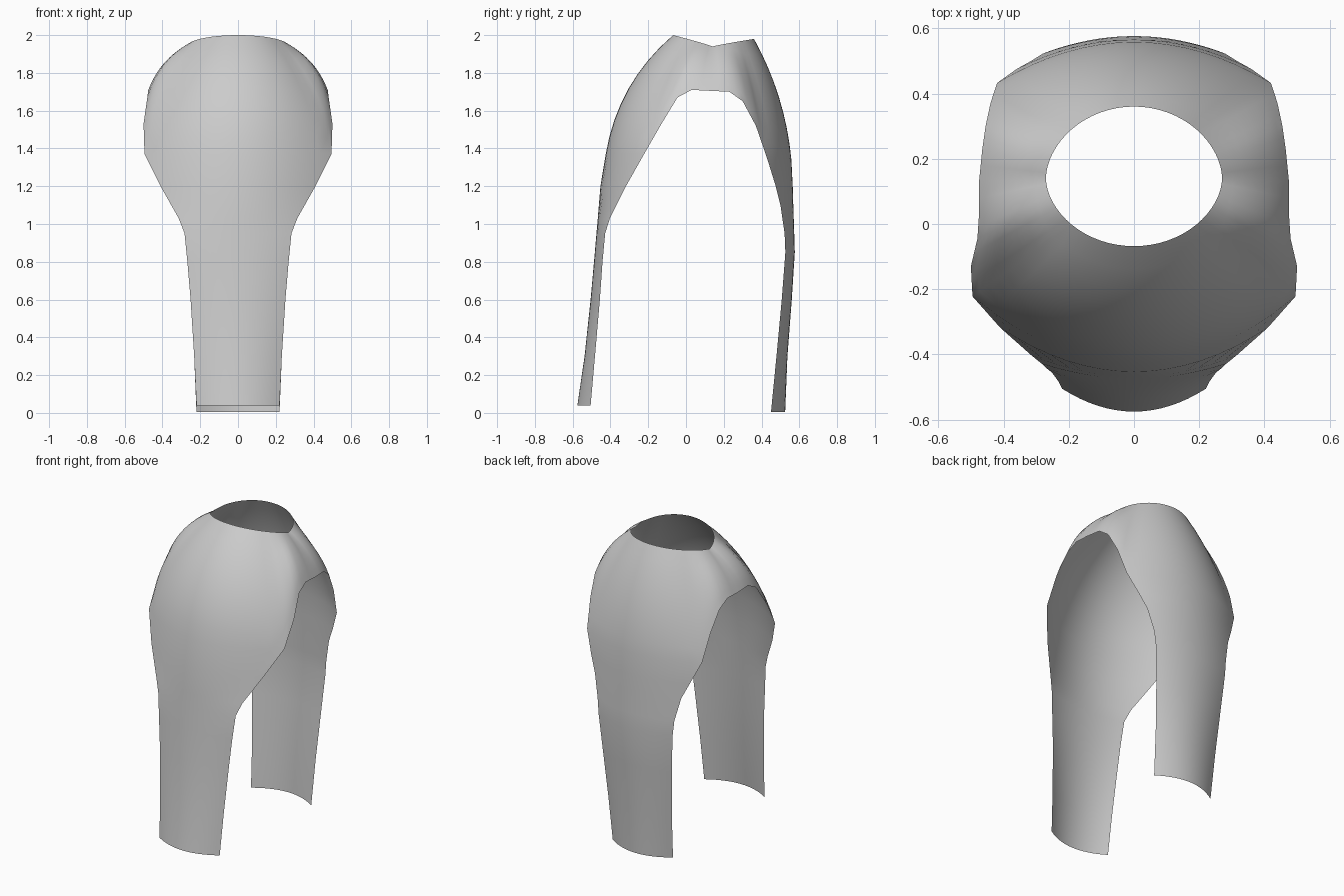
import bpy, bmesh
from math import sin, cos, pi
from mathutils import Vector

if "Cube" in bpy.data.objects:
    bpy.data.objects.remove(bpy.data.objects["Cube"])

N, M, R = 8, 8, 8     # columns per half panel, columns along arm hole, yoke rings

# Panel rows from hem to chest: z, centre y, edge x, edge y
FRONT = [(0.04, -0.575, 0.22, -0.505), (0.3, -0.537, 0.232, -0.482),
         (0.6, -0.505, 0.251, -0.456), (0.8, -0.487, 0.268, -0.442),
         (0.95, -0.474, 0.283, -0.428), (1.03, -0.467, 0.314, -0.403),
         (1.2, -0.453, 0.41, -0.318), (1.37, -0.425, 0.495, -0.222)]
BACK = [(0.005, 0.525, 0.22, 0.45), (0.3, 0.537, 0.232, 0.479),
        (0.6, 0.56, 0.251, 0.507), (0.85, 0.576, 0.27, 0.526),
        (0.95, 0.573, 0.28, 0.522), (1.1, 0.568, 0.315, 0.5),
        (1.2, 0.565, 0.36, 0.475), (1.34, 0.558, 0.42, 0.432)]
# Arm hole edge from chest to shoulder
FRONT_ARM = [(0.495, -0.222, 1.37), (0.5, -0.13, 1.53), (0.48, -0.045, 1.67),
             (0.475, 0.03, 1.71), (0.475, 0.13, 1.705)]
BACK_ARM = [(0.42, 0.432, 1.34), (0.44, 0.37, 1.52), (0.455, 0.3, 1.65),
            (0.465, 0.23, 1.70), (0.475, 0.13, 1.705)]


def along(points, t):
    """Point on a polyline, t in 0..1 over its segments."""
    f = t * (len(points) - 1)
    i = min(int(f), len(points) - 2)
    return Vector(points[i]).lerp(Vector(points[i + 1]), f - i)


def build_half(bm, rows, arm, neck_y, neck_z, bulge, flip):
    def skin(grid):
        for a, b in zip(grid, grid[1:]):
            for i in range(len(a) - 1):
                quad = [a[i], a[i + 1], b[i + 1], b[i]]
                bm.faces.new(quad[::-1] if flip else quad)

    # Hanging panel
    panel = []
    for z, yc, xe, ye in rows:
        panel.append([bm.verts.new((xe * i / N, yc + (ye - yc) * (i / N) ** 2, z))
                      for i in range(N + 1)])
    skin(panel)

    # Yoke: rings running from chest and arm hole up to the neck
    outer = panel[-1] + [bm.verts.new(along(arm, j / M)) for j in range(1, M + 1)]
    yoke = [outer] + [[] for _ in range(R)]
    for i, v in enumerate(outer):
        s = i / (N + M)
        c = cos(s * pi / 2)
        neck = Vector((0.27 * sin(s * pi / 2), 0.14 + (neck_y - 0.14) * c ** 1.1,
                       1.94 + (neck_z - 1.94) * c))
        chord = neck - v.co
        side = chord.cross(Vector((0, 0, 1)))
        out = side.cross(chord).normalized()
        b = bulge + (0.02 - bulge) * s * s
        for k in range(1, R + 1):
            t = k / R
            yoke[k].append(bm.verts.new(v.co + chord * t + out * (4 * t * (1 - t) * b)))
    skin(yoke)


# Open tabard cloth, right half
bm = bmesh.new()
build_half(bm, FRONT, FRONT_ARM, -0.068, 2.0, 0.066, False)
build_half(bm, BACK, BACK_ARM, 0.36, 1.98, 0.035, True)
bmesh.ops.remove_doubles(bm, verts=bm.verts, dist=0.0005)
mesh = bpy.data.meshes.new("tabard")
bm.to_mesh(mesh)
bm.free()
tabard = bpy.data.objects.new("tabard", mesh)
bpy.context.collection.objects.link(tabard)

# Left half
mirror = tabard.modifiers.new("mirror", 'MIRROR')
mirror.use_clip = True
mesh.shade_smooth()
